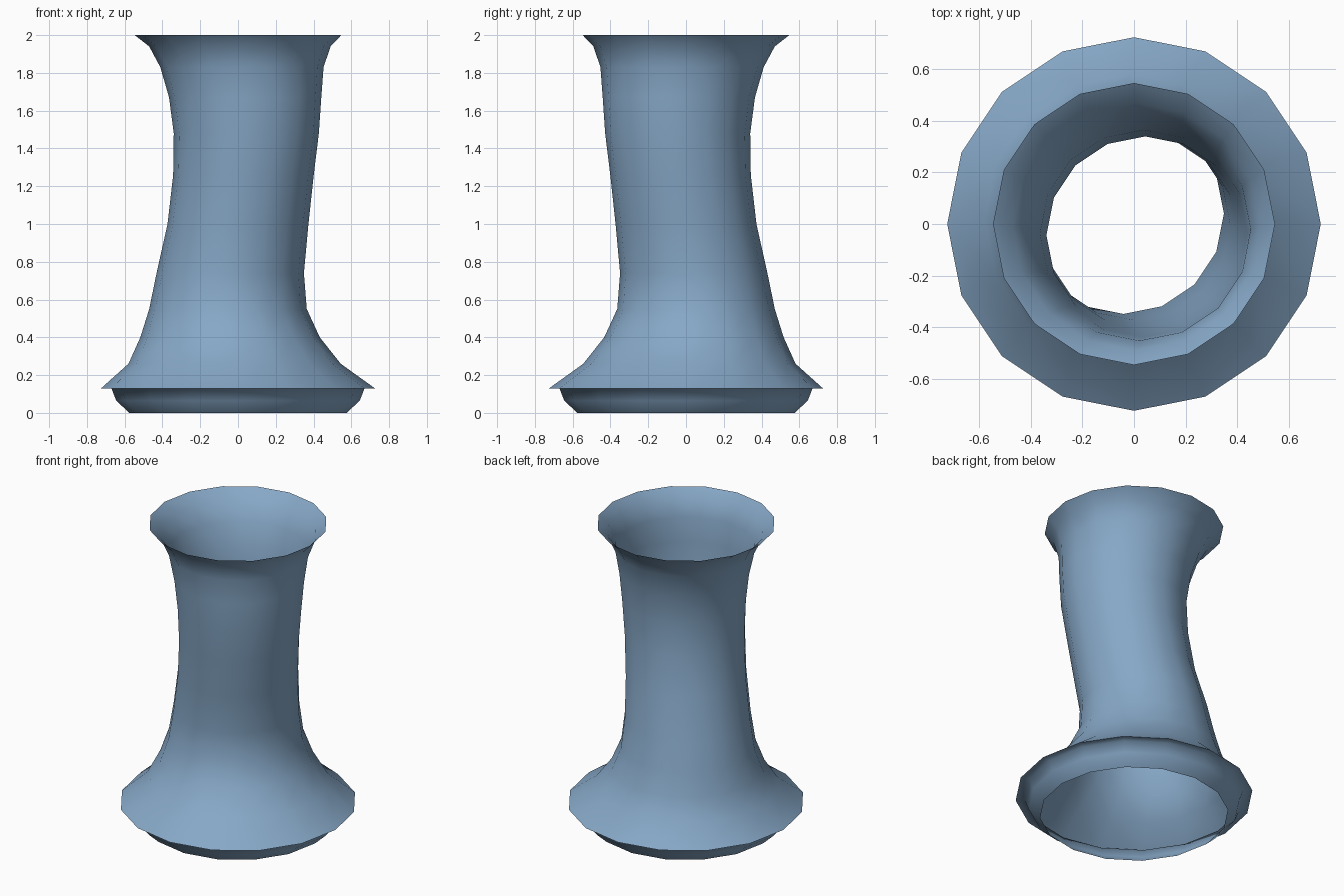
import bpy, bmesh
from math import sin, cos, tau, radians

if "Cube" in bpy.data.objects:
    bpy.data.objects.remove(bpy.data.objects["Cube"])

SIDES = 16

# Rings from bottom to top: (height, radius, sideways drift along the x / -y diagonal)
RINGS = [
    (0.00, 0.575, 0), (0.065, 0.645, 0), (0.13, 0.67, 0),       # base bowl
    (0.13, 0.725, 0),                                           # ledge
    (0.26, 0.562, -0.018), (0.40, 0.475, -0.042), (0.55, 0.417, -0.053),
    (0.74, 0.390, -0.041), (1.00, 0.373, 0), (1.26, 0.372, 0.029),
    (1.48, 0.384, 0.044), (1.67, 0.403, 0.038), (1.83, 0.432, 0.021),
    (1.94, 0.480, 0.010), (2.00, 0.547, 0),                     # flared mouth
]


def loft(name, rings):
    """Skin a stack of drifting circles into an open tube."""
    bm = bmesh.new()
    loops = [[bm.verts.new((d + r * cos(tau * i / SIDES), -d + r * sin(tau * i / SIDES), z))
              for i in range(SIDES)] for z, r, d in rings]
    for a, b in zip(loops, loops[1:]):
        for i in range(SIDES):
            j = (i + 1) % SIDES
            bm.faces.new((a[i], a[j], b[j], b[i]))
    mesh = bpy.data.meshes.new(name)
    bm.to_mesh(mesh)
    bm.free()
    obj = bpy.data.objects.new(name, mesh)
    bpy.context.collection.objects.link(obj)
    return obj


# Open, gently swaying column with a bowl-shaped foot
column = loft("swaying_column", RINGS)
slate = bpy.data.materials.new("slate_blue")
slate.diffuse_color = (0.24, 0.39, 0.57, 1)
slate.use_nodes = True
slate.node_tree.nodes["Principled BSDF"].inputs["Base Color"].default_value = slate.diffuse_color
column.data.materials.append(slate)

# Smooth everywhere except the knife edge of the skirt
bpy.context.view_layer.objects.active = column
column.select_set(True)
bpy.ops.object.shade_smooth_by_angle(angle=radians(100))
